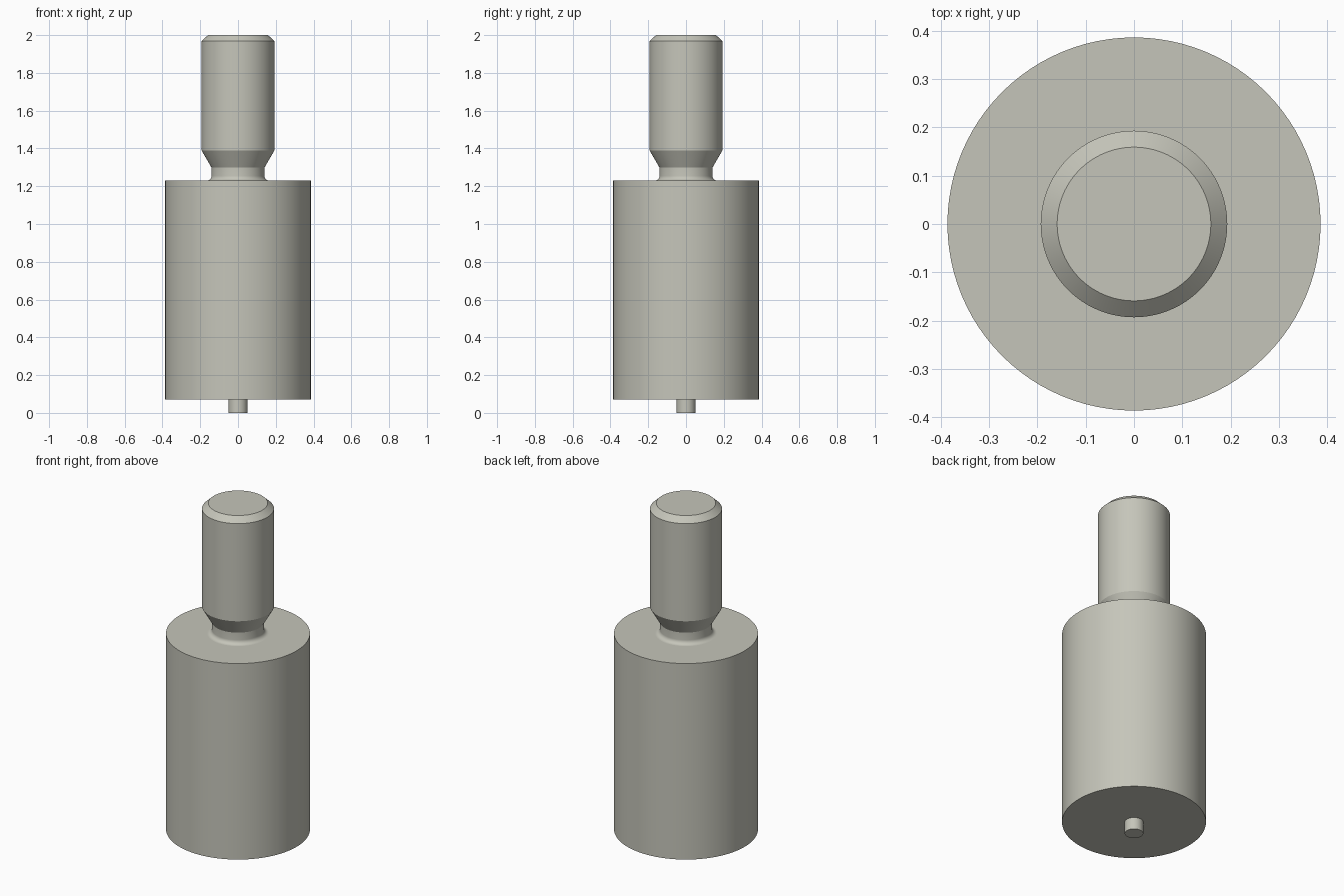
import bpy
import bmesh
import math

cube = bpy.data.objects.get("Cube")
if cube:
    bpy.data.objects.remove(cube, do_unlink=True)

SIDES = 96

steel = bpy.data.materials.new("warm_grey_steel")
steel.use_nodes = True
colour = (0.56, 0.56, 0.49, 1.0)
steel.diffuse_color = colour
steel.node_tree.nodes["Principled BSDF"].inputs["Base Color"].default_value = colour


def lathe(name, profile, cap_bottom=False, cap_top=False):
    """Spin (radius, height) points, listed from bottom to top, around z."""
    bm = bmesh.new()
    rings = []
    for r, z in profile:
        rings.append([bm.verts.new((r * math.cos(2 * math.pi * j / SIDES),
                                    r * math.sin(2 * math.pi * j / SIDES), z))
                      for j in range(SIDES)])
    for low, high in zip(rings, rings[1:]):
        for j in range(SIDES):
            k = (j + 1) % SIDES
            bm.faces.new((low[j], low[k], high[k], high[j]))
    if cap_bottom:
        bm.faces.new(rings[0][::-1])
    if cap_top:
        bm.faces.new(rings[-1])
    mesh = bpy.data.meshes.new(name)
    bm.to_mesh(mesh)
    bm.free()
    mesh.materials.append(steel)
    obj = bpy.data.objects.new(name, mesh)
    bpy.context.collection.objects.link(obj)
    bpy.ops.object.select_all(action='DESELECT')
    obj.select_set(True)
    bpy.context.view_layer.objects.active = obj
    bpy.ops.object.shade_smooth_by_angle(angle=math.radians(25))
    return obj


PIN_R, BODY_R, NECK_R, SHANK_R = 0.05, 0.386, 0.14, 0.193
BODY_Z0, BODY_Z1 = 0.07, 1.23
FILLET = 0.025

# Small centring pin under the body
lathe("bottom_pin", [(PIN_R, 0.0), (PIN_R, BODY_Z0)], cap_bottom=True)

# Main cylinder, with openings where the pin and neck join it
lathe("body", [(PIN_R, BODY_Z0), (BODY_R, BODY_Z0),
               (BODY_R, BODY_Z1), (NECK_R + FILLET, BODY_Z1)])

# Shank: filleted neck, flare, straight length and chamfered end
fillet = [(NECK_R + FILLET * (1 - math.sin(a)), BODY_Z1 + FILLET * (1 - math.cos(a)))
          for a in (math.pi / 2 * i / 8 for i in range(9))]
lathe("shank", fillet + [(NECK_R, 1.298), (SHANK_R, 1.39),
                         (SHANK_R, 1.968), (0.159, 2.0)], cap_top=True)
